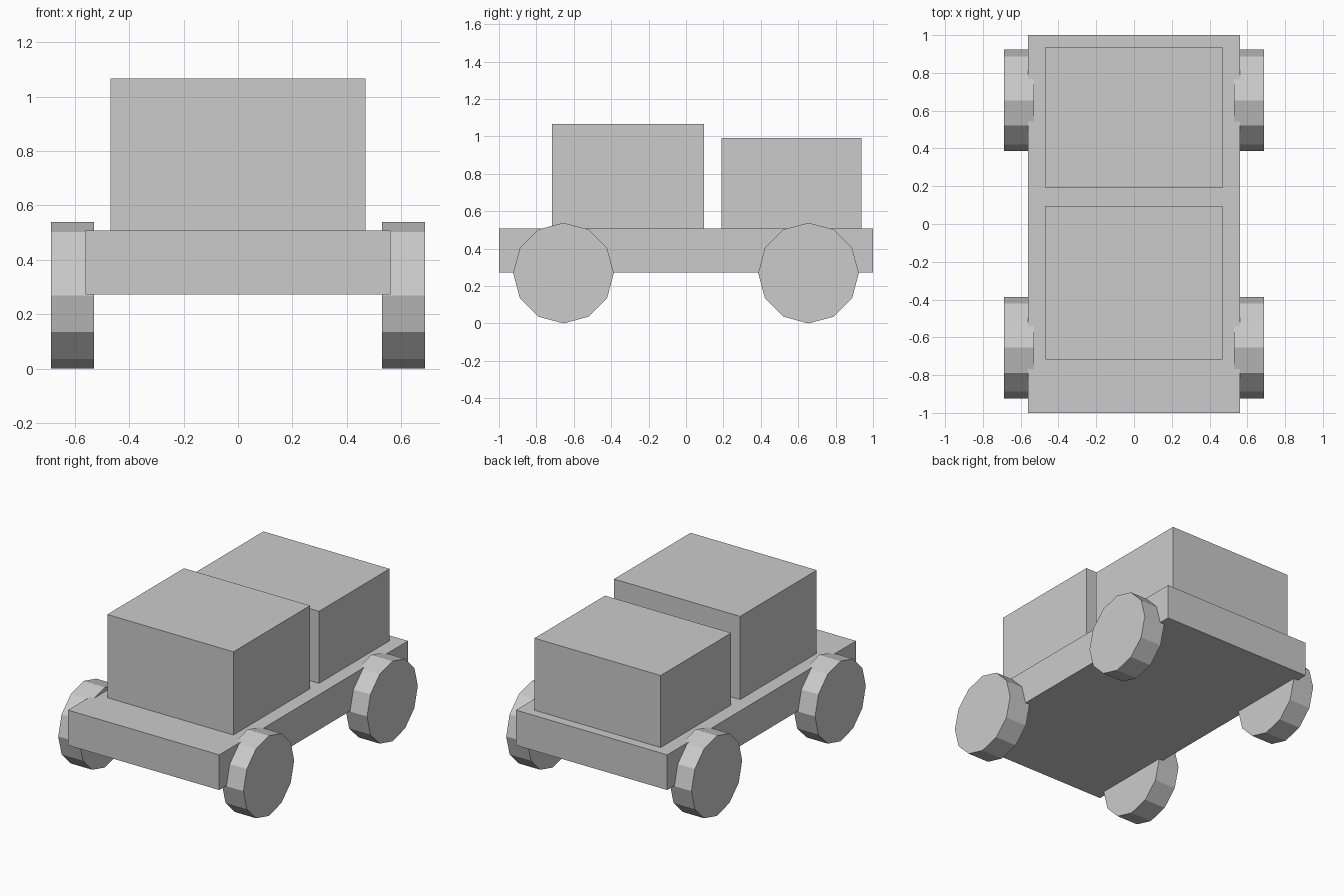
import bpy
from math import pi

if "Cube" in bpy.data.objects:
    bpy.data.objects.remove(bpy.data.objects["Cube"])


def box(name, x, y, z):
    """Box spanning the given (min, max) ranges."""
    bpy.ops.mesh.primitive_cube_add(size=1)
    ob = bpy.context.object
    ob.name = name
    size = [b - a for a, b in (x, y, z)]
    mid = [(a + b) / 2 for a, b in (x, y, z)]
    for v in ob.data.vertices:
        v.co = [m + c * s for m, c, s in zip(mid, v.co, size)]
    return ob


def wheel(name, x, y):
    """Twelve-sided wheel with its axle along x."""
    bpy.ops.mesh.primitive_cylinder_add(
        vertices=12, radius=WHEEL_R, depth=WHEEL_W,
        location=(x, y, WHEEL_R), rotation=(0, pi / 2, 0))
    bpy.context.object.name = name


WHEEL_R, WHEEL_W = 0.269, 0.158
TOP = 0.508

# Flat chassis slab
box("chassis", (-0.561, 0.561), (-1, 1), (0.272, TOP))

# Two body blocks standing on the chassis
box("cab", (-0.468, 0.468), (-0.717, 0.095), (TOP, 1.066))
box("cargo_box", (-0.468, 0.468), (0.19, 0.937), (TOP, 0.991))

# Four wheels, overlapping the chassis sides slightly
for end, y in (("front", -0.655), ("rear", 0.655)):
    for side, x in (("left", -0.608), ("right", 0.608)):
        wheel(f"{end}_{side}_wheel", x, y)
